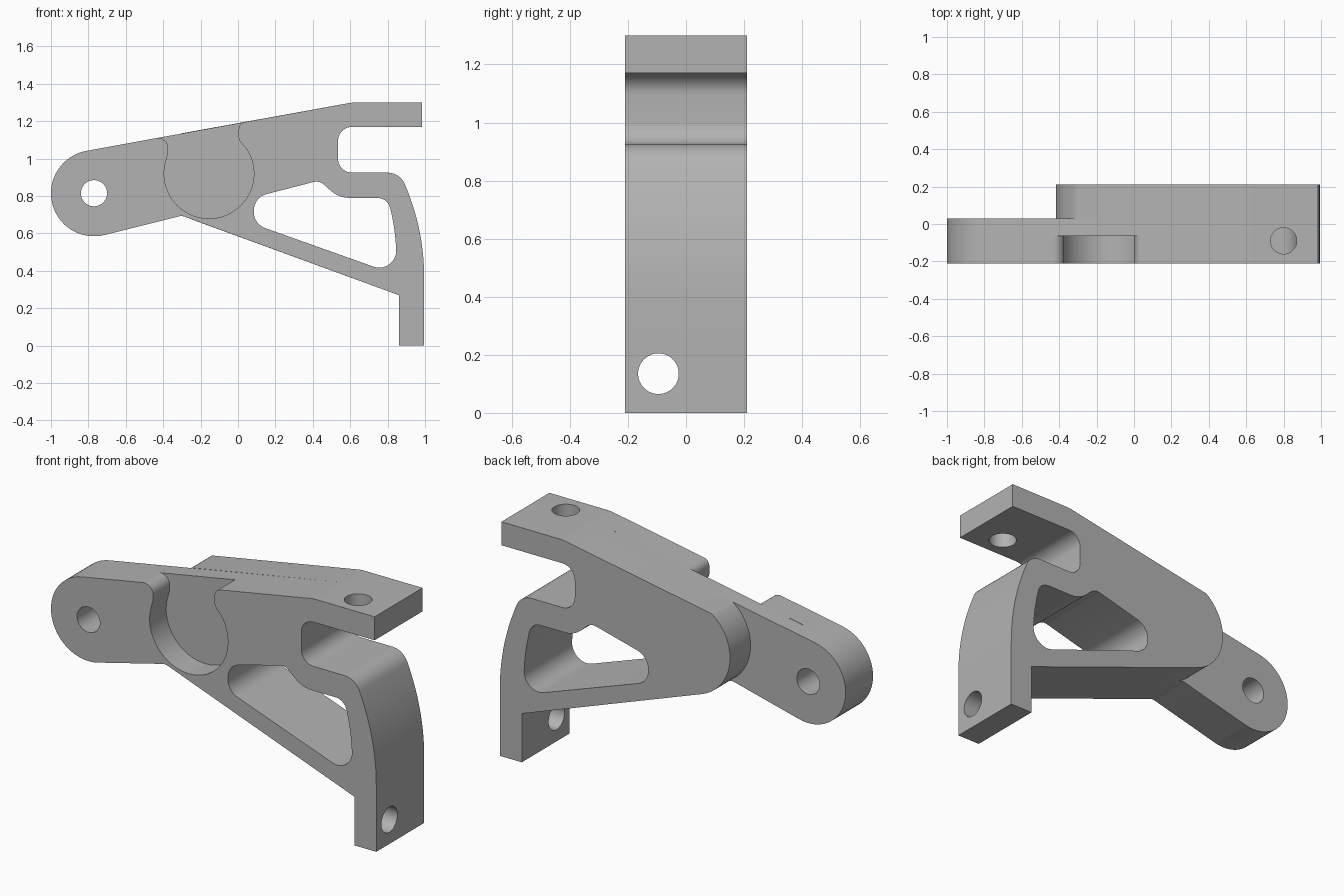
import bpy, bmesh, math
from mathutils import Vector

if "Cube" in bpy.data.objects:
    bpy.data.objects.remove(bpy.data.objects["Cube"], do_unlink=True)

# Depths of the front face, pocket floor, arm back and rear face
FRONT, POCKET, STEP, BACK = -0.21, -0.065, 0.03, 0.21
HUB = (-0.155, 0.92)
EYE = (-0.77, 0.815)

# Plain grey finish
grey = bpy.data.materials.new("plain_grey")
grey.use_nodes = True
colour = (0.45, 0.45, 0.45, 1)
grey.diffuse_color = colour
grey.node_tree.nodes["Principled BSDF"].inputs["Base Color"].default_value = colour


def arc(centre, radius, start, end, steps=32):
    """Unfilleted points on a circle, angles in degrees."""
    angles = [math.radians(start + (end - start) * i / steps) for i in range(steps + 1)]
    return [(centre[0] + radius * math.cos(a), centre[1] + radius * math.sin(a), 0) for a in angles]


def hole(centre):
    return arc(centre, 0.07, 0, 352.5, 47)


def rounded(corners, steps=10):
    """Polygon of (u, v, radius) corners with each corner filleted."""
    points = []
    for i, (u, v, radius) in enumerate(corners):
        corner = Vector((u, v))
        if radius == 0:
            points.append(corner)
            continue
        before = (Vector(corners[i - 1][:2]) - corner).normalized()
        after = (Vector(corners[(i + 1) % len(corners)][:2]) - corner).normalized()
        half = before.angle(after) / 2
        centre = corner + (before + after).normalized() * radius / math.sin(half)
        reach = radius / math.tan(half)
        a, b = corner + before * reach - centre, corner + after * reach - centre
        turn = a.angle(b)
        for k in range(steps + 1):
            t = k / steps
            points.append(centre + (a * math.sin((1 - t) * turn) + b * math.sin(t * turn)) / math.sin(turn))
    return points


def plate(name, axis, loops, low, high):
    """Closed plate along an axis; the first loop is the outline, the rest are holes."""
    place = {"x": lambda p, d: (d, p.x, p.y),
             "y": lambda p, d: (p.x, d, p.y),
             "z": lambda p, d: (p.x, p.y, d)}[axis]
    bm = bmesh.new()
    opposite, rim = {}, []
    for loop in loops:
        points = rounded(loop)
        near = [bm.verts.new(place(p, low)) for p in points]
        far = [bm.verts.new(place(p, high)) for p in points]
        opposite.update(zip(near, far))
        rim += [bm.edges.new((near[i - 1], near[i])) for i in range(len(near))]
    bmesh.ops.triangle_fill(bm, edges=rim, use_beauty=True, normal=place(Vector((0, 0)), 1))
    for face in bm.faces[:]:
        bm.faces.new([opposite[v] for v in reversed(face.verts[:])])
    for edge in rim:
        a, b = edge.verts
        bm.faces.new((a, b, opposite[b], opposite[a]))
    bm.normal_update()
    bmesh.ops.recalc_face_normals(bm, faces=bm.faces[:])
    if bm.calc_volume(signed=True) < 0:
        bmesh.ops.reverse_faces(bm, faces=bm.faces[:])
    # Smooth the bends and keep the rims sharp
    for face in bm.faces:
        face.smooth = True
    for edge in bm.edges:
        edge.smooth = edge.calc_face_angle(math.pi) < math.radians(30)
    mesh = bpy.data.meshes.new(name)
    bm.to_mesh(mesh)
    bm.free()
    mesh.materials.append(grey)
    bpy.context.collection.objects.link(bpy.data.objects.new(name, mesh))


# Shared outlines: arm end, rear hub end, and the strut and jaw side
arm_end = arc(EYE, 0.23, 100.25, 284) + [(-0.30, 0.695, 0.05)]
hub_end = arc(HUB, 0.262, 125, 250)
jaw_side = [
    (0.86, 0.27, 0), (0.995, 0.27, 0), (0.995, 0.603, 1.23), (0.868, 0.925, 0.1),
    (0.535, 0.925, 0.075), (0.535, 1.17, 0.075),
    (0.63, 1.17, 0), (0.63, 1.30, 0), (0.61, 1.30, 0.2)]

# Round pocket with a flared neck open at the top
pocket = [(0.005, 1.19, 0.04), (0.002, 1.10, 0.06)]
pocket += arc(HUB, 0.24, 34, -190, 48)
pocket += [(-0.374, 1.03, 0.05), (-0.37, 1.122, 0.055)]

# Window between strut and jaw
window = [(0.085, 0.793, 0.09), (0.085, 0.65, 0.09), (0.85, 0.378, 0.09),
          (0.842, 0.62, 1.1), (0.80, 0.79, 0.07), (0.54, 0.79, 0.15), (0.435, 0.883, 0.06)]

# Body in three layers from front to back
plate("front_body", "y", [arm_end + jaw_side + pocket, window, hole(EYE)], FRONT, POCKET)
plate("middle_body", "y", [arm_end + jaw_side, window, hole(EYE)], POCKET, STEP)
plate("rear_body", "y", [hub_end + jaw_side, window], STEP, BACK)

# Drilled jaw tab and leg foot
tab = [(0.63, FRONT, 0), (0.985, FRONT, 0), (0.985, BACK, 0), (0.63, BACK, 0)]
plate("jaw_tab", "z", [tab, hole((0.80, -0.09))], 1.17, 1.30)
foot = [(FRONT, 0, 0), (BACK, 0, 0), (BACK, 0.27, 0), (FRONT, 0.27, 0)]
plate("leg_foot", "x", [foot, hole((-0.095, 0.135))], 0.86, 0.995)
